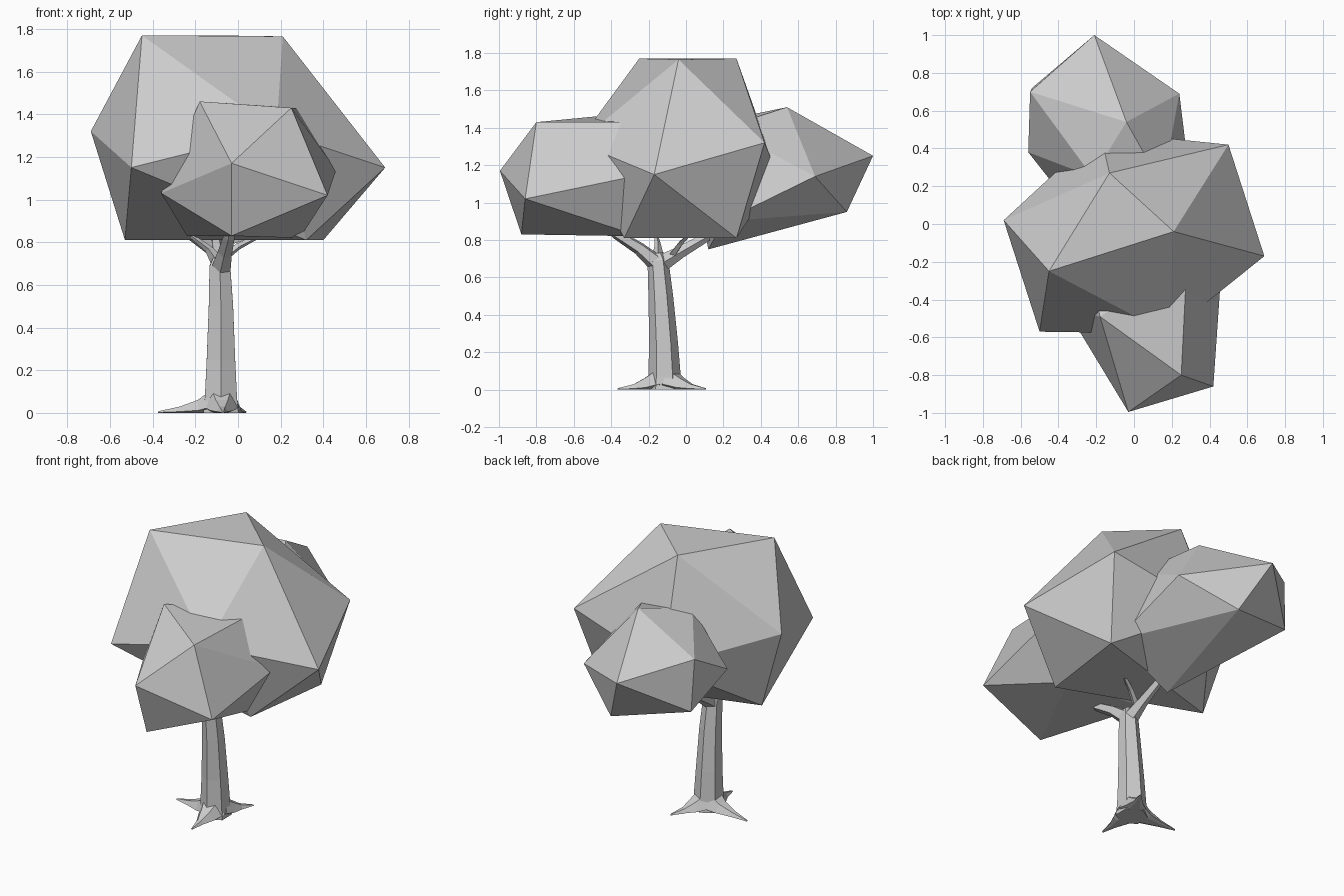
import bpy, bmesh, math
from mathutils import Vector

if "Cube" in bpy.data.objects:
    bpy.data.objects.remove(bpy.data.objects["Cube"])


def finish(bm, name):
    bmesh.ops.recalc_face_normals(bm, faces=bm.faces)
    me = bpy.data.meshes.new(name)
    bm.to_mesh(me)
    bm.free()
    ob = bpy.data.objects.new(name, me)
    bpy.context.collection.objects.link(ob)
    return ob


def clump(name, corners):
    """Faceted leaf mass: a skewed twenty-sided hull over its twelve corners."""
    bm = bmesh.new()
    for c in corners:
        bm.verts.new(c)
    res = bmesh.ops.convex_hull(bm, input=bm.verts)
    loose = [v for v in bm.verts if not v.link_faces]
    bmesh.ops.delete(bm, geom=loose, context='VERTS')
    return finish(bm, name)


def limb(name, path, radii, sides=6, floor=None):
    """Tapered faceted tube along a path."""
    pts = [Vector(p) for p in path]
    bm = bmesh.new()
    rings = []
    for i, (p, r) in enumerate(zip(pts, radii)):
        d = (pts[min(i + 1, len(pts) - 1)] - pts[max(i - 1, 0)]).normalized()
        ref = Vector((1, 0, 0)) if abs(d.z) > 0.8 else Vector((0, 0, 1))
        side = d.cross(ref).normalized()
        up = side.cross(d)
        ring = []
        for k in range(sides):
            a = 2 * math.pi * k / sides
            co = p + r * (math.cos(a) * side + math.sin(a) * up)
            if floor is not None:
                co.z = max(co.z, floor)
            ring.append(bm.verts.new(co))
        rings.append(ring)
    for a, b in zip(rings, rings[1:]):
        for k in range(sides):
            n = (k + 1) % sides
            bm.faces.new((a[k], a[n], b[n], b[k]))
    bm.faces.new(rings[0])
    bm.faces.new(rings[-1])
    return finish(bm, name)


# Large central foliage: top triangle, six-point belt, flattened underside
clump("foliage_main", [
    (-.45, -.25, 1.77), (.21, -.04, 1.765), (-.13, .27, 1.77),
    (-.69, .02, 1.32), (.5, .42, 1.32), (.18, -.58, 1.32),
    (-.5, -.57, 1.15), (.69, -.17, 1.15), (-.18, .49, 1.15),
    (.4, .27, .81), (-.53, -.01, .81), (.32, -.33, .81)])

# Front foliage
clump("foliage_front", [
    (.25, -.8, 1.43), (-.18, -.49, 1.46), (.28, -.2, 1.43),
    (-.03, -.995, 1.17), (.46, -.28, 1.14), (-.3, .1, 1.15),
    (.42, -.86, 1.02), (-.36, -.45, 1.03), (.13, .2, 1.03),
    (-.03, -.88, .83), (-.24, -.2, .83), (.29, -.25, .82)])

# Rear foliage
clump("foliage_back", [
    (-.04, .54, 1.51), (-.22, .25, 1.45), (.15, .2, 1.4),
    (-.21, 1.0, 1.25), (-.55, .70, 1.38), (.24, .69, 1.14),
    (-.56, .38, 1.2), (-.54, .72, 1.05), (-.07, .86, .95),
    (.3, .2, .9), (-.3, .05, 1.05), (-.15, .12, .75)])

# Trunk leaning gently towards the front
limb("trunk", [(-.08, -.115, 0), (-.08, -.115, .07), (-.08, -.12, .25),
               (-.08, -.135, .5), (-.085, -.15, .69), (-.085, -.155, .73)],
     [.095, .087, .077, .066, .056, .035])

# Forked branches and twigs
limb("branch_front", [(-.08, -.15, .67), (-.06, -.25, .755), (-.04, -.37, .83),
                      (-.03, -.45, .9)], [.05, .036, .028, .02], 5)
limb("branch_back", [(-.085, -.14, .67), (-.09, -.03, .735), (-.1, .1, .81),
                     (-.12, .25, .9)], [.05, .034, .026, .02], 5)
limb("twig_left", [(-.09, -.15, .7), (-.14, -.15, .77), (-.22, -.16, .83)],
     [.035, .018, .01], 4)
limb("twig_right", [(-.09, -.08, .71), (.0, -.03, .78), (.1, .02, .83)],
     [.022, .016, .01], 4)

# Three flared roots ending in points on the ground
hub = Vector((-.08, -.115, 0))
for i, tip in enumerate([(-.375, -.08), (.035, .105), (-.07, -.365)]):
    t = Vector((tip[0], tip[1], 0))
    d = t - hub
    u = d.normalized()
    start = hub + u * .03
    path = [start + Vector((0, 0, .03)),
            hub + u * .10 + Vector((0, 0, .012)),
            hub + d * .65 + Vector((0, 0, .006)),
            t + Vector((0, 0, .002))]
    limb(f"root_{i + 1}", path, [.085, .056, .027, .006], 6, floor=0)
